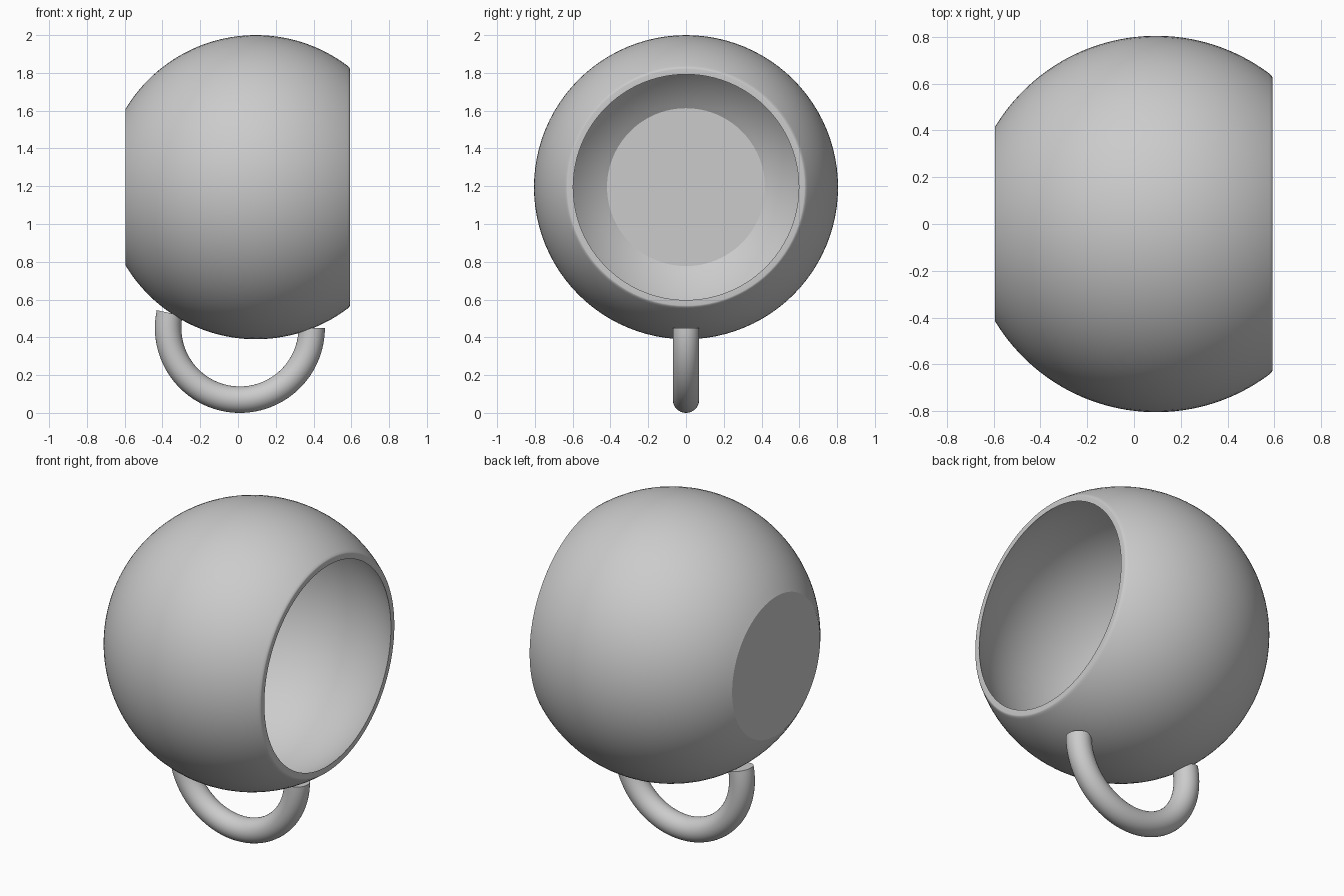
import bpy, bmesh
from math import cos, sin, pi, radians, sqrt, asin
from mathutils import Vector, Matrix

cube = bpy.data.objects.get("Cube")
if cube:
    bpy.data.objects.remove(cube, do_unlink=True)

# Single ceramic colour
GREY = (0.6, 0.6, 0.6, 1.0)
ceramic = bpy.data.materials.new("grey ceramic")
ceramic.use_nodes = True
ceramic.diffuse_color = GREY
ceramic.node_tree.nodes["Principled BSDF"].inputs["Base Color"].default_value = GREY


def finish(name, bm):
    bmesh.ops.remove_doubles(bm, verts=bm.verts, dist=1e-5)
    bmesh.ops.recalc_face_normals(bm, faces=bm.faces)
    mesh = bpy.data.meshes.new(name)
    bm.to_mesh(mesh)
    bm.free()
    mesh.materials.append(ceramic)
    for poly in mesh.polygons:
        poly.use_smooth = True
    mesh.set_sharp_from_angle(angle=radians(25))
    obj = bpy.data.objects.new(name, mesh)
    bpy.context.collection.objects.link(obj)
    return obj


def sphere_arc(radius, x_start, x_end, steps):
    """Profile points (x, r) along a circle about the bowl centre."""
    a, b = (asin((x - CENTRE.x) / radius) for x in (x_start, x_end))
    angles = [a + (b - a) * i / steps for i in range(steps + 1)]
    return [(CENTRE.x + radius * sin(t), radius * cos(t)) for t in angles]


# Bowl of the cup: hollow truncated sphere lying on its side
CENTRE = Vector((0.095, 0, 1.195))
OUTER, INNER = 0.805, 0.777
BASE_X, FLOOR_X, RIM_X = -0.595, -0.56, 0.592

outer_wall = sphere_arc(OUTER, BASE_X, RIM_X - 0.015, 40)
x0, r0 = outer_wall[-1]
rim_r = r0 - 0.018
# Rounded lip joining the outer wall to the flat rim
lip = []
for i in range(1, 7):
    t = i / 6
    lip.append(((1 - t) ** 2 * x0 + (1 - (1 - t) ** 2) * RIM_X,
                (1 - t) ** 2 * r0 + 2 * t * (1 - t) * (r0 - 0.011) + t * t * rim_r))
inner_wall = sphere_arc(INNER, RIM_X, FLOOR_X, 40)
profile = [(BASE_X, 0)] + outer_wall + lip + inner_wall + [(FLOOR_X, 0)]

bm = bmesh.new()
verts = [bm.verts.new((x, 0, CENTRE.z + r)) for x, r in profile]
edges = [bm.edges.new(pair) for pair in zip(verts, verts[1:])]
bmesh.ops.spin(bm, geom=verts + edges, cent=CENTRE, axis=(1, 0, 0),
               angle=2 * pi, steps=96)
finish("cup_bowl", bm)

# Handle: round tube swept along an arc beneath the bowl
ARC_CENTRE, ARC_RADIUS, TUBE = Vector((0.01, 0, 0.45)), 0.38, 0.07
bm = bmesh.new()
bmesh.ops.create_circle(bm, segments=32, radius=TUBE,
                        matrix=Matrix.Translation(ARC_CENTRE + Vector((ARC_RADIUS, 0, 0))))
bmesh.ops.spin(bm, geom=bm.verts[:] + bm.edges[:], cent=ARC_CENTRE, axis=(0, 1, 0),
               angle=radians(192), steps=64)
bmesh.ops.holes_fill(bm, edges=[e for e in bm.edges if e.is_boundary], sides=0)
finish("cup_handle", bm)
